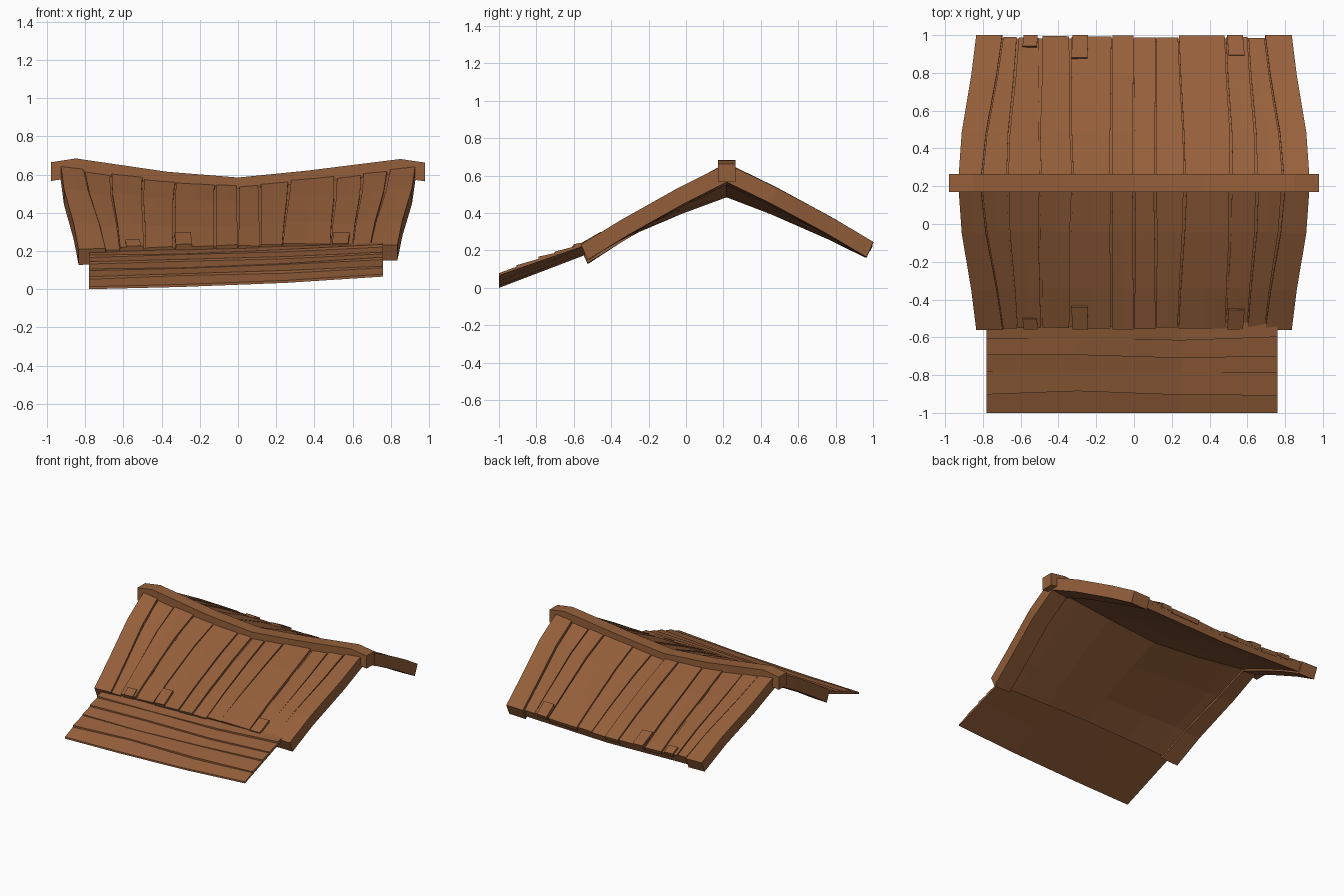
import bpy, bmesh, random

if "Cube" in bpy.data.objects:
    bpy.data.objects.remove(bpy.data.objects["Cube"])
random.seed(4)

wood = bpy.data.materials.new("weathered brown wood")
wood.diffuse_color = (0.30, 0.115, 0.043, 1)
wood.use_nodes = True
wood.node_tree.nodes["Principled BSDF"].inputs["Base Color"].default_value = wood.diffuse_color


def interp(x, pts):
    if x <= pts[0][0]:
        return pts[0][1]
    for (a, p), (b, q) in zip(pts, pts[1:]):
        if x <= b:
            return p + (q - p) * (x - a) / (b - a)
    return pts[-1][1]


def slab(name, us, ts, top, bottom):
    """Closed solid between two gridded surfaces top(u, t) and bottom(u, t)."""
    bm = bmesh.new()
    grids = [[[bm.verts.new(f(u, t)) for t in ts] for u in us] for f in (top, bottom)]
    a, b = grids
    n, m = len(us), len(ts)
    for g in grids:
        for i in range(n - 1):
            for j in range(m - 1):
                bm.faces.new((g[i][j], g[i + 1][j], g[i + 1][j + 1], g[i][j + 1]))
    for i in range(n - 1):
        for j in (0, m - 1):
            bm.faces.new((a[i][j], a[i + 1][j], b[i + 1][j], b[i][j]))
    for j in range(m - 1):
        for i in (0, n - 1):
            bm.faces.new((a[i][j], a[i][j + 1], b[i][j + 1], b[i][j]))
    bmesh.ops.recalc_face_normals(bm, faces=bm.faces)
    me = bpy.data.meshes.new(name)
    bm.to_mesh(me)
    bm.free()
    me.materials.append(wood)
    ob = bpy.data.objects.new(name, me)
    bpy.context.collection.objects.link(ob)
    return ob


# Sagging ridge line, narrowing roof width, eave heights
RIDGE = [(-.98, .665), (-.85, .685), (-.37, .615), (0, .585), (.37, .622), (.85, .682), (.98, .663)]
WIDTH = [(0, .93), (.33, .912), (.72, .862), (1, .835)]
EAVE = {-1: [(-1, .205), (-.5, .222), (0, .235), (1, .228)],
        1: [(-1, .242), (0, .222), (1, .242)]}


def roof_point(side, u, t, depth):
    y0, y1 = (.205, -.56) if side < 0 else (.23, 1.0)
    x = u * interp(t, WIDTH)
    z0 = interp(u * .85, RIDGE) - .028
    z = z0 + (interp(u, EAVE[side]) - z0) * t + .06 * t * (1 - t)
    return (x, y0 + (y1 - y0) * t - side * depth * .42, z - depth * .95)


# Plank seams across the slope, at the ridge and at the eave
SEAM_TOP = [-1, -.87, -.72, -.53, -.35, -.13, 0, .12, .29, .55, .70, .85, 1]
SEAM_LOW = [-1, -.83, -.74, -.59, -.40, -.14, 0, .14, .28, .58, .72, .83, 1]
TS = [0, .33, .72, 1]

for side, label in ((-1, "front"), (1, "back")):
    # Under panel
    slab(label + "_roof_panel", [-.96, -.75, -.43, 0, .43, .75, .96], [0, .33, .72, .985],
         lambda u, t: roof_point(side, u, t, .016),
         lambda u, t: roof_point(side, u, t, .07))
    # Long planks, the outer two thicker
    for i in range(12):
        edge = i in (0, 11)
        gap0, gap1 = random.uniform(.001, .004), random.uniform(.003, .012)
        if random.random() < .5:
            gap0, gap1 = gap1, gap0
        lift = -.004 if edge else random.uniform(-.002, .009)
        slope = 0 if edge else random.uniform(-.004, .004)
        end = 1 if edge else random.uniform(.985, 1)

        def plank(k, t, depth):
            a = SEAM_TOP[i] + (SEAM_LOW[i] - SEAM_TOP[i]) * t
            b = SEAM_TOP[i + 1] + (SEAM_LOW[i + 1] - SEAM_TOP[i + 1]) * t
            g = gap0 + (gap1 - gap0) * t
            a += 0 if i == 0 else g
            b -= 0 if i == 11 else g
            return roof_point(side, a + (b - a) * k, t * end, depth + slope * (k - .5))

        slab(f"{label}_plank_{i + 1}", [0, .5, 1], TS,
             lambda k, t: plank(k, t, lift),
             lambda k, t: plank(k, t, .082 if edge else .03))
    # Short repair boards near the eave
    for u0, u1, t0 in ((-.39, -.29, .84), (.59, .69, .86), (-.70, -.61, .92)):
        slab(label + "_repair_board", [u0, u1], [t0, .995],
             lambda u, t: roof_point(side, u, t, -.008),
             lambda u, t: roof_point(side, u, t, .02))

# Ridge beam following the sag
slab("ridge_beam", [p[0] for p in RIDGE], [.17, .265],
     lambda x, y: (x, y, interp(x, RIDGE)),
     lambda x, y: (x, y, interp(x, RIDGE) - .098))

# Lower lean-to roof, tilted up toward the right
LOW = [(-.78, .012), (-.2, .026), (.3, .047), (.76, .078)]
HIGH = [(-.78, .195), (0, .22), (.76, .245)]


def lean_point(x, y, lift):
    t = (y + 1) / .48
    z = interp(x, LOW) * (1 - t) + interp(x, HIGH) * t
    return (x, y, z + lift)


XS = [-.78, -.3, .25, .76]
slab("lean_roof_sheet", XS, [-1, -.75, -.52],
     lambda x, y: lean_point(x, y, 0), lambda x, y: lean_point(x, y, -.012))

# Lapped boards: each lower edge sits proud of the next
ROWS = [-1, -.895, -.795, -.705, -.61, -.53]
for r in range(5):
    y0, y1 = ROWS[r], ROWS[r + 1]
    wob = [0 if r == 0 else random.uniform(-.014, .014) for _ in XS]
    lifts = [.001 if r == 0 else random.uniform(.006, .017) for _ in XS]

    def board(x, t, base):
        k = XS.index(x)
        y = y0 + wob[k] * (1 - t) + (y1 + .012 - y0) * t
        return lean_point(x, min(y, -.52), -.004 if base else lifts[k] * (1 - t) + .003 * t)

    slab(f"lean_board_{r + 1}", XS, [0, 1],
         lambda x, t: board(x, t, False), lambda x, t: board(x, t, True))
